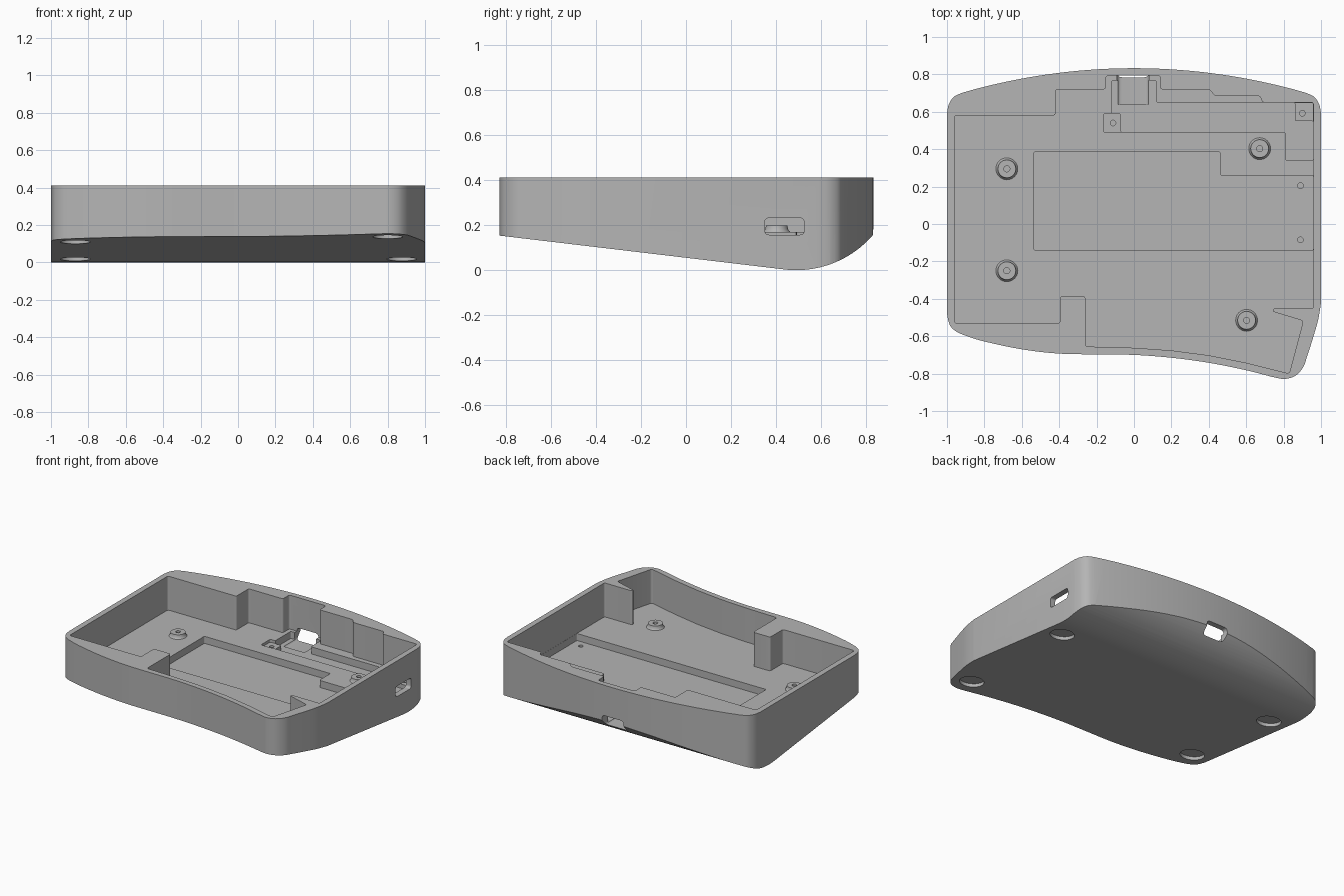
import bpy, bmesh, math
from mathutils import Vector, Matrix

cube = bpy.data.objects.get("Cube")
if cube:
    bpy.data.objects.remove(cube, do_unlink=True)

grey = bpy.data.materials.new("plain grey")
grey.use_nodes = True
GREY = (0.46, 0.46, 0.46, 1)
grey.diffuse_color = GREY
grey.node_tree.nodes["Principled BSDF"].inputs["Base Color"].default_value = GREY

TOP, FLOOR, RECESS = 0.412, 0.17, 0.12
SLOPE, ARC_R, ARC_Y = 0.1188, 0.45, 0.49


def make_object(name, bm):
    bmesh.ops.recalc_face_normals(bm, faces=bm.faces[:])
    mesh = bpy.data.meshes.new(name)
    bm.to_mesh(mesh)
    bm.free()
    mesh.materials.append(grey)
    obj = bpy.data.objects.new(name, mesh)
    bpy.context.collection.objects.link(obj)
    return obj


def prism(name, points, low, high, axis="z"):
    """Extrude a 2D outline from low to high along an axis."""
    place = {"x": lambda a, b, h: (h, a, b),
             "y": lambda a, b, h: (a, h, b),
             "z": lambda a, b, h: (a, b, h)}[axis]
    bm = bmesh.new()
    face = bm.faces.new([bm.verts.new(place(a, b, low)) for a, b in points])
    ext = bmesh.ops.extrude_face_region(bm, geom=[face])
    verts = [v for v in ext["geom"] if isinstance(v, bmesh.types.BMVert)]
    bmesh.ops.translate(bm, verts=verts, vec=place(0, 0, high - low))
    return make_object(name, bm)


def cylinder(name, radius, centre, depth, tilt=0):
    bm = bmesh.new()
    bmesh.ops.create_cone(bm, cap_ends=True, segments=32, radius1=radius, radius2=radius,
                          depth=depth,
                          matrix=Matrix.Translation(centre) @ Matrix.Rotation(tilt, 4, "X"))
    return make_object(name, bm)


def rounded(points, radius=0.015, steps=5):
    """Round every corner of a polygon."""
    out = []
    for i, p in enumerate(points):
        p = Vector(p)
        a, b = Vector(points[i - 1]), Vector(points[(i + 1) % len(points)])
        start = p + (a - p).normalized() * min(radius, (a - p).length * 0.4)
        end = p + (b - p).normalized() * min(radius, (b - p).length * 0.4)
        for k in range(steps + 1):
            t = k / steps
            out.append(start * (1 - t) ** 2 + p * 2 * t * (1 - t) + end * t * t)
    return out


def spline(points, steps=5):
    """Smooth open curve through the points."""
    pts = [Vector(p) for p in points]
    pts = [pts[0]] + pts + [pts[-1]]
    out = []
    for a, b, c, d in zip(pts, pts[1:], pts[2:], pts[3:]):
        for k in range(steps):
            t = k / steps
            out.append(0.5 * (2 * b + (c - a) * t + (2 * a - 5 * b + 4 * c - d) * t * t
                              + (3 * b - a - 3 * c + d) * t ** 3))
    return out + [pts[-1]]


def rect(x0, x1, y0, y1):
    return [(x0, y0), (x1, y0), (x1, y1), (x0, y1)]


def combine(target, tool, operation="DIFFERENCE"):
    mod = target.modifiers.new("shape", "BOOLEAN")
    mod.operation, mod.solver, mod.object = operation, "EXACT", tool
    bpy.context.view_layer.objects.active = target
    bpy.ops.object.modifier_apply(modifier=mod.name)
    bpy.data.objects.remove(tool, do_unlink=True)


def bottom(y):
    """Height of the sloping underside."""
    if y > ARC_Y - ARC_R * 0.118:
        return ARC_R - math.sqrt(ARC_R ** 2 - (y - ARC_Y) ** 2)
    return 0.003 + SLOPE * (0.437 - y)


# Case body: plan outline with a bowed back and a wavy front
front = spline([(-1, -.48), (-.985, -.54), (-.95, -.575), (-.9, -.597), (-.8, -.628),
                (-.6, -.67), (-.4, -.693), (-.2, -.697), (0, -.7), (.2, -.715), (.4, -.742),
                (.6, -.782), (.75, -.82), (.81, -.828), (.865, -.81), (.905, -.765),
                (.925, -.71), (.96, -.6), (.985, -.51), (1, -.42)])
back_corner = [(1, .59), (.99, .64), (.963, .68), (.92, .701)]
bow = [(x / 20, .833 - .155 * (x / 20) ** 2) for x in range(17, -18, -1)]
back = spline(back_corner, 4) + bow + [(-p.x, p.y) for p in reversed(spline(back_corner, 4))]
case = prism("case", front + back, -0.1, TOP)

# Wedge underside that curls up at the back
arc = [(ARC_Y + ARC_R * math.sin(t), ARC_R * (1 - math.cos(t)))
       for t in [-0.118 + k * (1.1 + 0.118) / 24 for k in range(25)]]
side = [(-1.2, bottom(-1.2))] + arc + [(1.2, arc[-1][1]), (1.2, 1), (-1.2, 1)]
combine(case, prism("underside_form", side, -1.5, 1.5, "x"), "INTERSECT")

# Main cavity with stepped walls
cavity = [(-.96, .58), (-.96, -.53), (-.395, -.53), (-.395, -.385), (-.26, -.385),
          (-.26, -.655), (0, -.662), (.2, -.676), (.4, -.702), (.6, -.742), (.83, -.8),
          (.905, -.518), (.74, -.468), (.745, -.452), (.96, -.452), (.96, .65), (.685, .65),
          (.675, .685), (.43, .685), (.405, .72), (.14, .72), (.14, .793), (-.15, .793),
          (-.15, .72), (-.42, .72), (-.42, .58)]
combine(case, prism("cavity_cutter", rounded(cavity), FLOOR, 1))

# Sunken areas in the floor
battery_bay = [(-.535, -.14), (.959, -.14), (.959, .26), (.46, .26), (.46, .385), (-.535, .385)]
board_bay = [(-.07, .49), (.81, .49), (.81, .34), (.959, .34), (.959, .55), (.86, .55),
             (.86, .649), (.12, .649), (.12, .767), (-.12, .767), (-.12, .59), (-.07, .59)]
for name, outline, depth in (("battery_bay", battery_bay, RECESS),
                             ("board_bay", board_bay, RECESS),
                             ("left_pad", rect(-.16, -.068, .488, .592), .15),
                             ("right_pad", rect(.858, .958, .548, .648), .15)):
    combine(case, prism(name, rounded(outline, .01), depth, FLOOR + .02))

# Cable port at the back and switch slot in the side
combine(case, prism("port_cutter", rounded(rect(-.09, .08, .11, .195), .025), .64, 1, "y"))
combine(case, prism("slot_cutter", rounded(rect(.35, .525, .157, .232), .02), .94, 1.2, "x"))

# Small pin holes
for x, y, z in ((.89, .205, RECESS), (.89, -.085, RECESS), (-.112, .54, .15), (.9, .592, .15)):
    combine(case, cylinder("pin_hole", .015, (x, y, z), .04))

# Round foot sockets underneath
for x, y in ((.875, .32), (-.87, .32), (.8, -.68), (-.87, -.45)):
    combine(case, cylinder("foot_socket", .08, (x, y, bottom(y)), .046, -math.atan(SLOPE)))

# Screw bosses on the floor, turned from a small profile
bosses = []
ring = [(.016, -.004), (.062, -.004), (.055, .004), (.05, .012), (.048, .028), (.016, .028)]
for i, (x, y) in enumerate(((-.68, .295), (-.68, -.25), (.672, .403), (.602, -.515))):
    bm = bmesh.new()
    verts = [bm.verts.new((r, 0, z)) for r, z in ring]
    edges = [bm.edges.new((verts[k - 1], verts[k])) for k in range(len(verts))]
    bmesh.ops.spin(bm, geom=verts + edges, axis=(0, 0, 1), cent=(0, 0, 0),
                   angle=math.tau, steps=32)
    bmesh.ops.remove_doubles(bm, verts=bm.verts[:], dist=1e-4)
    boss = make_object(f"screw_boss_{i + 1}", bm)
    boss.location = (x, y, FLOOR)
    bosses.append(boss)

# Smooth the curved faces, keep the edges crisp
bpy.ops.object.select_all(action="DESELECT")
for obj in [case] + bosses:
    obj.select_set(True)
bpy.context.view_layer.objects.active = case
bpy.ops.object.shade_smooth_by_angle(angle=math.radians(30))
